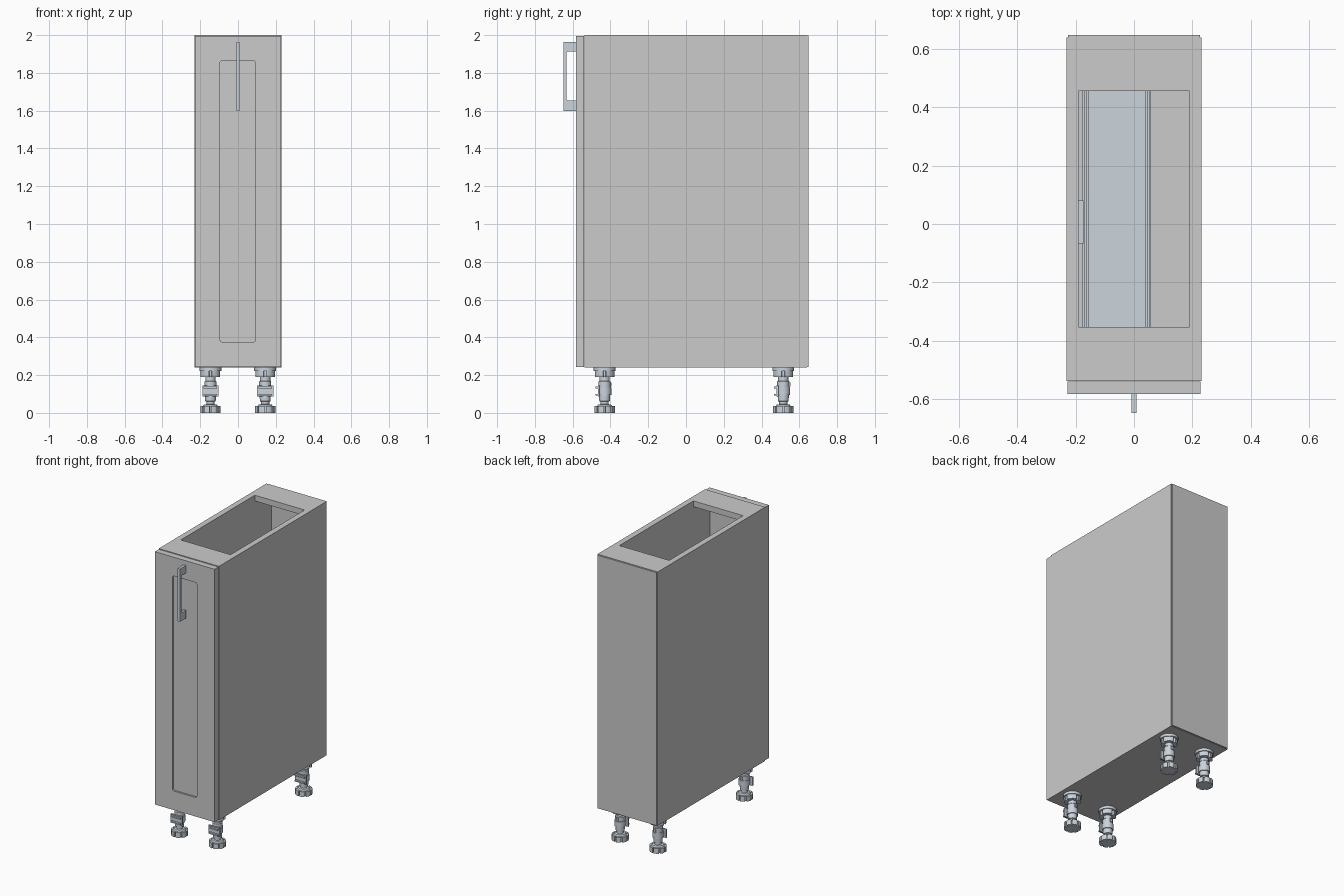
import bpy, bmesh, math
from mathutils import Vector

if "Cube" in bpy.data.objects:
    bpy.data.objects.remove(bpy.data.objects["Cube"])

metal = bpy.data.materials.new("metal")
metal.diffuse_color = (0.6, 0.66, 0.72, 1)
metal.use_nodes = True
metal.node_tree.nodes["Principled BSDF"].inputs["Base Color"].default_value = metal.diffuse_color


def finish(name, bm, mat=None):
    bmesh.ops.recalc_face_normals(bm, faces=bm.faces)
    me = bpy.data.meshes.new(name)
    bm.to_mesh(me)
    bm.free()
    if mat:
        me.materials.append(mat)
    ob = bpy.data.objects.new(name, me)
    bpy.context.collection.objects.link(ob)
    return ob


def add_box(bm, x0, x1, y0, y1, z0, z1):
    vs = bmesh.ops.create_cube(bm, size=1)["verts"]
    bmesh.ops.scale(bm, vec=(x1 - x0, y1 - y0, z1 - z0), verts=vs)
    bmesh.ops.translate(bm, vec=((x0 + x1) / 2, (y0 + y1) / 2, (z0 + z1) / 2), verts=vs)


def box(name, *dims, mat=None):
    bm = bmesh.new()
    add_box(bm, *dims)
    return finish(name, bm, mat)


def add_prism(bm, pts, depth):
    face = bm.faces.new([bm.verts.new(p) for p in pts])
    geo = bmesh.ops.extrude_face_region(bm, geom=[face])["geom"]
    bmesh.ops.translate(bm, vec=depth, verts=[g for g in geo if isinstance(g, bmesh.types.BMVert)])


def add_lathe(bm, profile, n=32):
    rings = [[bm.verts.new((r * math.cos(2 * math.pi * i / n), r * math.sin(2 * math.pi * i / n), z))
              for i in range(n)] for r, z in profile]
    for a, b in zip(rings, rings[1:]):
        for i in range(n):
            bm.faces.new((a[i], a[(i + 1) % n], b[(i + 1) % n], b[i]))
    bm.faces.new(rings[0])
    bm.faces.new(rings[-1])


def add_notched_disc(bm, r, r_in, z0, z1, notches):
    pts = []
    step = 2 * math.pi / notches
    for i in range(notches):
        a = i * step
        for t in range(6):
            b = a + step * (0.1 + 0.8 * t / 5)
            pts.append((r * math.cos(b), r * math.sin(b), z0))
        for t in (0.9, 1.1):
            b = a + step * t
            pts.append((r_in * math.cos(b), r_in * math.sin(b), z0))
    add_prism(bm, pts, (0, 0, z1 - z0))


# Carcass: sides, floor, top rails, back panel
T = 0.04
for side, s in (("left", -1), ("right", 1)):
    xs = sorted((s * 0.231, s * 0.191))
    box(side + "_side_panel", *xs, -0.538, 0.64, 0.24, 2.0)
box("bottom_panel", -0.191, 0.191, -0.538, 0.64, 0.24, 0.24 + T)
box("front_top_rail", -0.191, 0.191, -0.538, -0.354, 2.0 - T, 2.0)
box("back_top_rail", -0.191, 0.191, 0.457, 0.64, 2.0 - T, 2.0)
box("back_panel", -0.226, 0.226, 0.638, 0.648, 0.243, 1.997)

# Door with a shallow rounded recess
door = box("door", -0.228, 0.228, -0.583, -0.541, 0.243, 1.996)
bm = bmesh.new()
outline = []
for cx, cz, a0 in ((0.08, 1.853, 0), (-0.083, 1.853, 90), (-0.083, 0.387, 180), (0.08, 0.387, 270)):
    for k in range(5):
        a = math.radians(a0 + k * 22.5)
        outline.append((cx + 0.012 * math.cos(a), -0.60, cz + 0.012 * math.sin(a)))
add_prism(bm, outline, (0, 0.029, 0))
cutter = finish("recess_cutter", bm)
cutter.hide_render = True
mod = door.modifiers.new("recess", "BOOLEAN")
mod.operation = "DIFFERENCE"
mod.solver = "EXACT"
mod.object = cutter
bpy.context.view_layer.objects.active = door
bpy.ops.object.modifier_apply(modifier=mod.name)
bpy.data.objects.remove(cutter)

# Bow handle as one side profile
bm = bmesh.new()
yz = [(-0.582, 1.598), (-0.648, 1.598), (-0.648, 1.964), (-0.582, 1.964), (-0.582, 1.912),
      (-0.626, 1.912), (-0.633, 1.905), (-0.633, 1.660), (-0.626, 1.653), (-0.582, 1.653)]
add_prism(bm, [(-0.009, y, z) for y, z in yz], (0.018, 0, 0))
finish("door_handle", bm, metal)

# Pull-out trays hung on the left wall
for name, z in (("lower", 0.42), ("upper", 1.1)):
    bm = bmesh.new()
    add_box(bm, -0.172, 0.056, -0.5, 0.6, z, z + 0.012)
    for x in (-0.166, 0.049):
        add_box(bm, x - 0.010, x + 0.010, -0.5, 0.6, z + 0.012, z + 0.03)
        add_box(bm, x - 0.004, x + 0.004, -0.5, 0.6, z + 0.03, z + 0.13)
    for y in (-0.5, 0.592):
        add_box(bm, -0.162, 0.045, y, y + 0.008, z + 0.012, z + 0.13)
    finish(name + "_tray", bm, metal)
    box(name + "_tray_bracket", -0.192, -0.174, -0.067, 0.08, z, z + 0.08, mat=metal)

# Adjustable leg: notched foot, stem, plinth clip, mounting flange
bm = bmesh.new()
add_notched_disc(bm, 0.054, 0.042, 0, 0.036, 8)
add_lathe(bm, [(0.040, 0.036), (0.034, 0.044), (0.022, 0.046), (0.022, 0.060), (0.028, 0.062),
               (0.032, 0.13), (0.032, 0.165), (0.027, 0.170), (0.027, 0.19)])
add_lathe(bm, [(0.036, 0.095), (0.036, 0.135)])
add_box(bm, -0.043, 0.043, -0.036, -0.026, 0.086, 0.146)
for z in (0.092, 0.130):
    add_box(bm, -0.036, 0.036, -0.049, -0.036, z, z + 0.009)
add_box(bm, -0.008, 0.008, 0.0, 0.037, 0.14, 0.16)
add_notched_disc(bm, 0.052, 0.036, 0.19, 0.226, 4)
add_lathe(bm, [(0.058, 0.222), (0.058, 0.241)])
leg = finish("front_left_leg", bm, metal)
leg.location = (-0.146, -0.431, 0)
bpy.context.view_layer.objects.active = leg
leg.select_set(True)
bpy.ops.object.shade_smooth_by_angle(angle=math.radians(30))
for name, x, y in (("front_right_leg", 0.144, -0.431), ("back_left_leg", -0.146, 0.515),
                   ("back_right_leg", 0.144, 0.515)):
    other = bpy.data.objects.new(name, leg.data)
    other.location = (x, y, 0)
    bpy.context.collection.objects.link(other)
